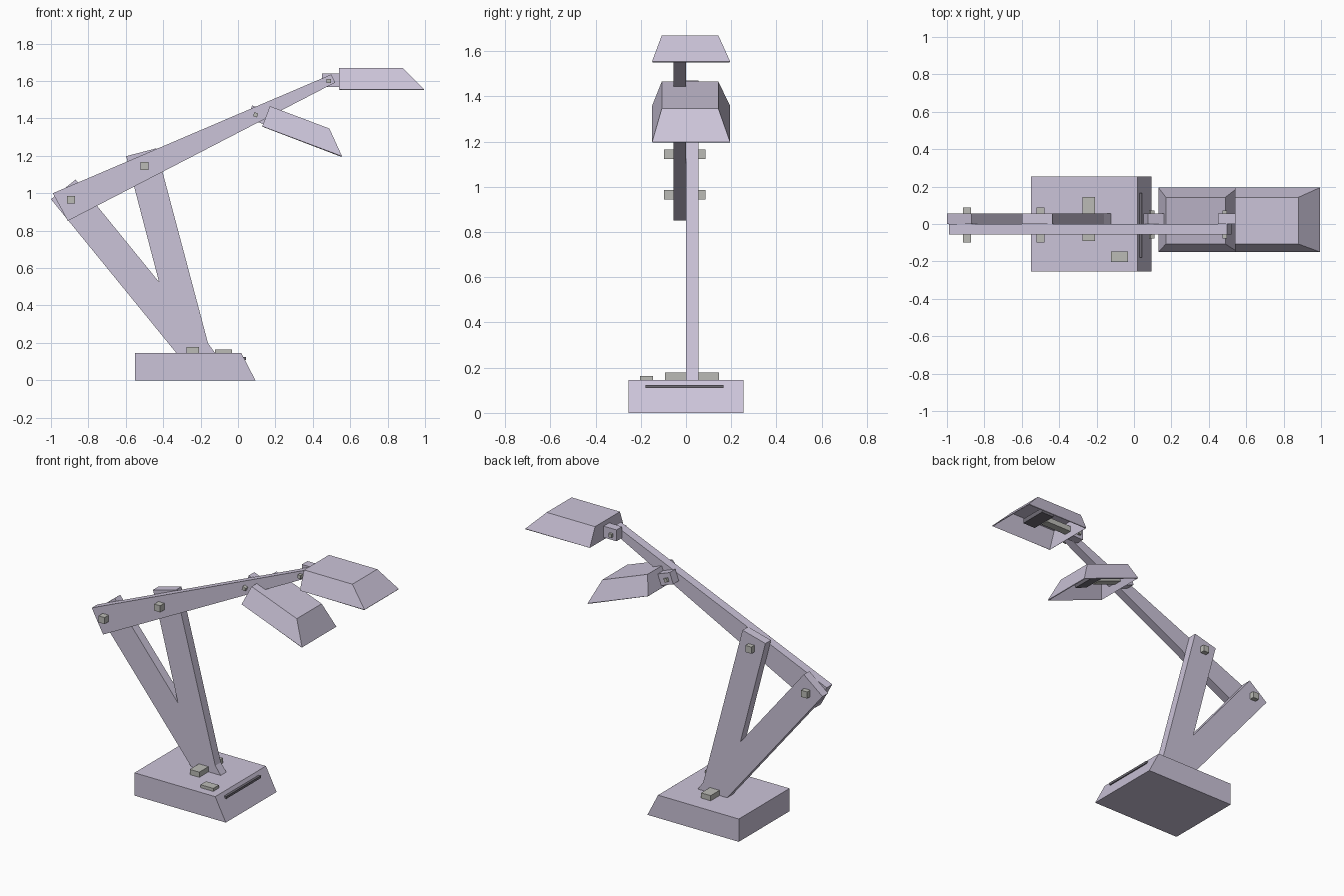
import bpy, bmesh
from math import radians
from mathutils import Matrix, Vector

if "Cube" in bpy.data.objects:
    bpy.data.objects.remove(bpy.data.objects["Cube"])


def material(name, col):
    m = bpy.data.materials.new(name)
    m.diffuse_color = (*col, 1)
    m.use_nodes = True
    m.node_tree.nodes["Principled BSDF"].inputs["Base Color"].default_value = m.diffuse_color
    return m


BODY = material("lilac paint", (0.60, 0.55, 0.69))
METAL = material("grey metal", (0.50, 0.50, 0.47))
DARK = material("dark trim", (0.16, 0.15, 0.18))


def finish(name, bm, mat, matrix=None):
    bmesh.ops.recalc_face_normals(bm, faces=bm.faces)
    me = bpy.data.meshes.new(name)
    bm.to_mesh(me)
    bm.free()
    me.materials.append(mat)
    ob = bpy.data.objects.new(name, me)
    bpy.context.collection.objects.link(ob)
    if matrix:
        ob.matrix_world = matrix
    return ob


def plate(name, pts, y0, y1, mat=BODY, matrix=None):
    """Side profile (x, z) extruded from y0 to y1."""
    bm = bmesh.new()
    face = bm.faces.new([bm.verts.new((x, y0, z)) for x, z in pts])
    ext = bmesh.ops.extrude_face_region(bm, geom=[face])
    verts = [g for g in ext["geom"] if isinstance(g, bmesh.types.BMVert)]
    bmesh.ops.translate(bm, verts=verts, vec=(0, y1 - y0, 0))
    return finish(name, bm, mat, matrix)


def box(name, x, y, z, mat=METAL, matrix=None):
    pts = [(x[0], z[0]), (x[1], z[0]), (x[1], z[1]), (x[0], z[1])]
    return plate(name, pts, *y, mat, matrix)


# Base with sloping front, brackets, switch and front slot
plate("base", [(-0.55, 0), (0.093, 0), (0.018, 0.145), (-0.55, 0.145)], -0.255, 0.255)
box("front_bracket", (-0.275, -0.208), (-0.092, 0), (0.145, 0.178))
box("back_bracket", (-0.275, -0.208), (0.056, 0.145), (0.145, 0.178))
box("switch", (-0.122, -0.032), (-0.203, -0.147), (0.145, 0.164))
box("front_slot", (0.02, 0.044), (-0.18, 0.166), (0.109, 0.124), DARK)

# Forked stand: two beams meeting at the base
plate("forked_stand", [(-0.325, 0.14), (-0.118, 0.14), (-0.16, 0.197), (-0.437, 1.24),
                       (-0.598, 1.198), (-0.422, 0.525), (-0.868, 1.073), (-1.0, 0.968)],
      0, 0.056)

# Tapered upper arm
plate("upper_arm", [(-0.99, 1.0), (-0.91, 0.852), (0.52, 1.592), (0.498, 1.635)], -0.056, 0)

# Pivot bolts
for i, (x, z) in enumerate([(-0.892, 0.965), (-0.5, 1.145)]):
    box(f"arm_bolt_{i}", (x - 0.021, x + 0.021), (-0.098, 0.087), (z - 0.021, z + 0.021))


def lamp_head(tag, origin, tilt):
    """Open-bottomed shade with its hinge block, pin, socket and tube."""
    mat = Matrix.Translation(Vector(origin)) @ Matrix.Rotation(radians(tilt), 4, "Y")
    bm = bmesh.new()
    low = [bm.verts.new((x, y, 0)) for x, y in
           [(0, -0.15), (0.455, -0.15), (0.455, 0.195), (0, 0.195)]]
    top = [bm.verts.new((x, y, 0.115)) for x, y in
           [(0, -0.107), (0.34, -0.107), (0.34, 0.143), (0, 0.143)]]
    bm.faces.new(top)
    for i in range(4):
        j = (i + 1) % 4
        bm.faces.new((low[i], low[j], top[j], top[i]))
    # Make sure the open shell faces outward before thickening
    shade = finish(f"shade_{tag}", bm, BODY, mat)
    if shade.data.polygons[0].normal.z < 0:
        shade.data.flip_normals()
    mod = shade.modifiers.new("wall", "SOLIDIFY")
    mod.thickness, mod.offset = 0.006, -1
    box(f"hinge_block_{tag}", (-0.09, 0), (0, 0.056), (0.013, 0.085), BODY, mat)
    box(f"hinge_pin_{tag}", (-0.066, -0.044), (-0.078, 0.072), (0.034, 0.056), METAL, mat)
    box(f"socket_{tag}", (0.0, 0.19), (0.0, 0.05), (0.04, 0.075), METAL, mat)
    box(f"tube_{tag}", (0.19, 0.28), (-0.065, 0.11), (0.045, 0.075), DARK, mat)


# Two identical lamp heads, one level and one tilted down
lamp_head("end", (0.54, 0, 1.555), 0)
lamp_head("middle", (0.13, 0, 1.358), 20.6)
